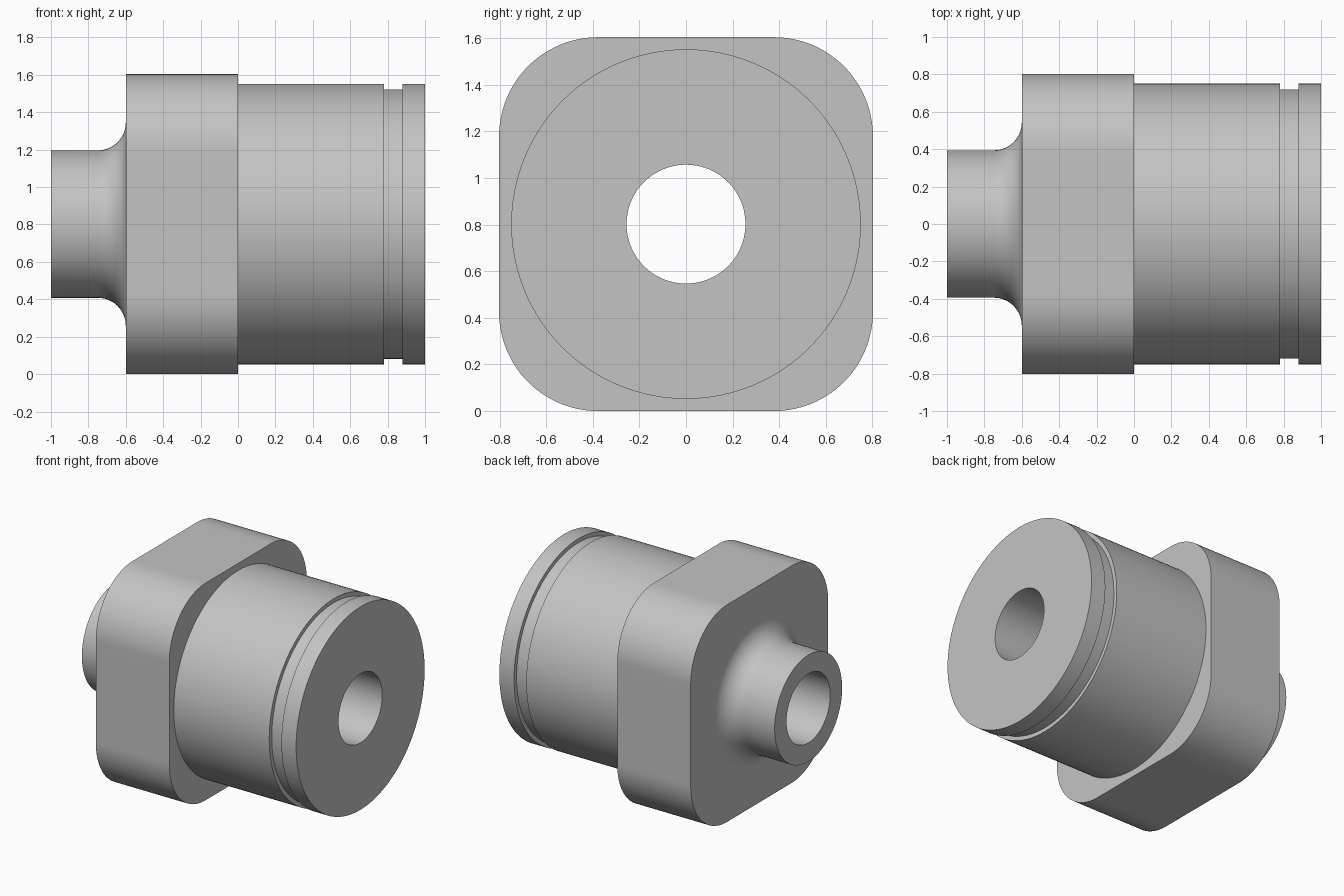
import bpy, bmesh, math

if "Cube" in bpy.data.objects:
    bpy.data.objects.remove(bpy.data.objects["Cube"])

HALF, CORNER, AXIS_Z = 0.802, 0.425, 0.802
ARC_STEPS, FLAT_STEPS = 28, 14


def rounded_square():
    """Outline of the plate as (y, z) points around the axis."""
    pts, c = [], HALF - CORNER
    for q in range(4):
        rot = q * math.pi / 2
        local = [(HALF, -c + 2 * c * i / FLAT_STEPS) for i in range(FLAT_STEPS)]
        for i in range(ARC_STEPS):
            a = math.pi / 2 * i / ARC_STEPS
            local.append((c + CORNER * math.cos(a), c + CORNER * math.sin(a)))
        pts += [(y * math.cos(rot) - z * math.sin(rot),
                 y * math.sin(rot) + z * math.cos(rot)) for y, z in local]
    return pts


SQUARE = rounded_square()


def circle(r):
    """Circle with points on the same rays as the plate outline."""
    return [(r * y / math.hypot(y, z), r * z / math.hypot(y, z)) for y, z in SQUARE]


# Sections along the axis: neck, fillet, square plate, grooved barrel, bore
NECK, FILLET, BARREL, GROOVE, BORE = 0.394, 0.15, 0.75, 0.72, 0.255
sections = [(-1.0, circle(NECK))]
for i in range(17):
    a = math.pi / 2 * i / 16
    sections.append((-0.6 - FILLET + FILLET * math.sin(a),
                     circle(NECK + FILLET * (1 - math.cos(a)))))
sections += [(-0.6, SQUARE), (0.0, SQUARE)]
sections += [(x, circle(r)) for x, r in (
    (0.0, BARREL), (0.78, BARREL), (0.78, GROOVE), (0.88, GROOVE),
    (0.88, BARREL), (1.0, BARREL), (1.0, BORE), (-1.0, BORE))]

# Loft the sections into one closed body
bm = bmesh.new()
rings = [[bm.verts.new((x, y, z + AXIS_Z)) for y, z in pts] for x, pts in sections]
n = len(SQUARE)
for k, ring in enumerate(rings):
    nxt = rings[(k + 1) % len(rings)]
    for i in range(n):
        j = (i + 1) % n
        bm.faces.new((ring[i], ring[j], nxt[j], nxt[i]))
bmesh.ops.recalc_face_normals(bm, faces=bm.faces)
mesh = bpy.data.meshes.new("flanged_bushing")
bm.to_mesh(mesh)
bm.free()

body = bpy.data.objects.new("flanged_bushing", mesh)
bpy.context.collection.objects.link(body)
grey = bpy.data.materials.new("light grey metal")
grey.diffuse_color = (0.55, 0.55, 0.55, 1)
grey.use_nodes = True
grey.node_tree.nodes["Principled BSDF"].inputs["Base Color"].default_value = grey.diffuse_color
mesh.materials.append(grey)

# Smooth curved sides, crisp edges
bpy.context.view_layer.objects.active = body
body.select_set(True)
bpy.ops.object.shade_smooth_by_angle(angle=math.radians(30))
